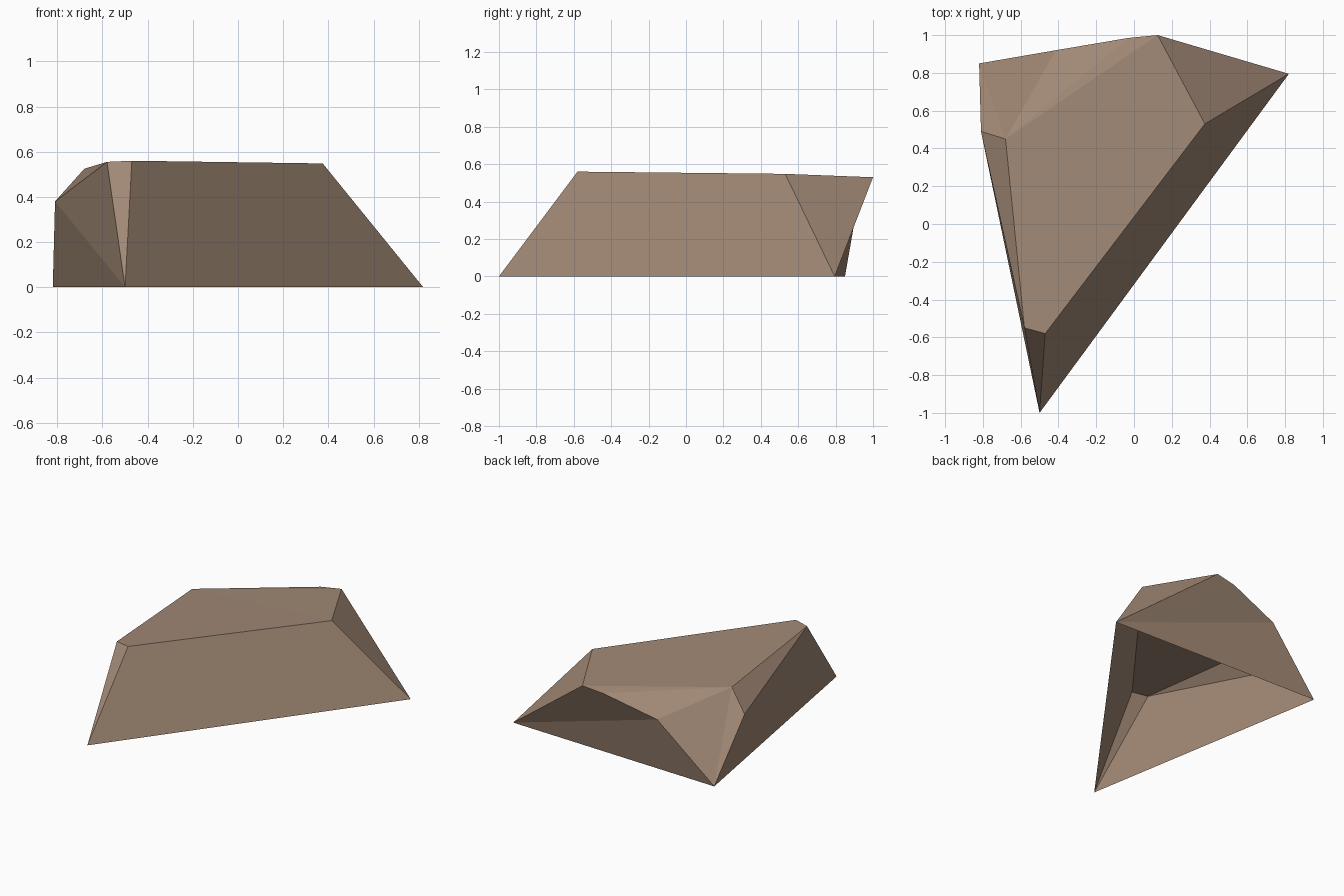
import bpy, bmesh

if "Cube" in bpy.data.objects:
    bpy.data.objects.remove(bpy.data.objects["Cube"])

# One flat stone colour
stone = bpy.data.materials.new("warm_brown_stone")
stone.diffuse_color = (0.36, 0.25, 0.18, 1)
stone.use_nodes = True
stone.node_tree.nodes["Principled BSDF"].inputs["Base Color"].default_value = stone.diffuse_color

# Corner points of the faceted boulder (ground: a b c, upper rim: d to k)
corners = {
    "a": (-0.50, -1.00, 0.0), "b": (0.82, 0.795, 0.0), "c": (-0.82, 0.85, 0.0),
    "d": (-0.47, -0.58, 0.56), "e": (-0.58, -0.55, 0.555), "f": (0.375, 0.53, 0.548),
    "g": (0.125, 1.00, 0.53), "h": (-0.03, 0.985, 0.51), "i": (-0.68, 0.45, 0.525),
    "j": (-0.81, 0.49, 0.38), "k": (-0.414, 0.92, 0.40),
}

# Facets, counter-clockwise seen from outside; the underside is open
facets = (
    "abfd ade bgf "          # front and right slopes
    "bhg bkh bck "           # back
    "acj".replace("acj", "ajc") + " aej "  # left
    "ije cji cik khi "       # chamfers to the back left
    "edfi fgi ghi"           # top
).split()

bm = bmesh.new()
v = {name: bm.verts.new(co) for name, co in corners.items()}
for facet in facets:
    bm.faces.new([v[n] for n in facet])
bmesh.ops.recalc_face_normals(bm, faces=bm.faces)
# Keep the surface facing outward
top = max(bm.faces, key=lambda f: f.calc_center_median().z)
top.normal_update()
if top.normal.z < 0:
    bmesh.ops.reverse_faces(bm, faces=bm.faces)

mesh = bpy.data.meshes.new("boulder")
bm.to_mesh(mesh)
bm.free()
mesh.materials.append(stone)
bpy.context.collection.objects.link(bpy.data.objects.new("boulder", mesh))
